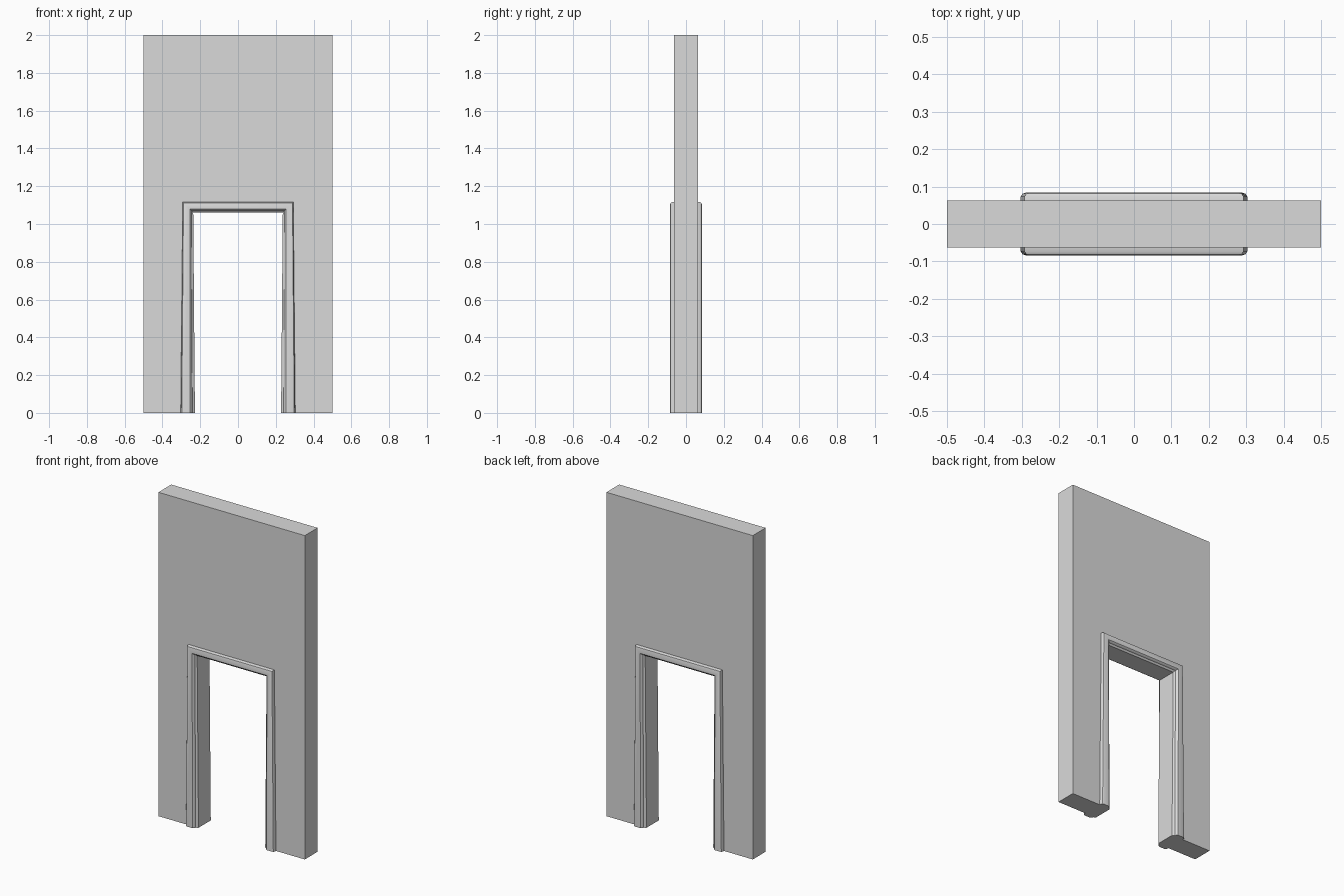
import bpy, bmesh, math

if "Cube" in bpy.data.objects:
    bpy.data.objects.remove(bpy.data.objects["Cube"])

grey = bpy.data.materials.new("plaster_grey")
grey.diffuse_color = (0.7, 0.7, 0.7, 1)
grey.use_nodes = True
grey.node_tree.nodes["Principled BSDF"].inputs["Base Color"].default_value = grey.diffuse_color


def finish(name, bm):
    bmesh.ops.recalc_face_normals(bm, faces=bm.faces)
    me = bpy.data.meshes.new(name)
    bm.to_mesh(me)
    bm.free()
    me.materials.append(grey)
    ob = bpy.data.objects.new(name, me)
    bpy.context.collection.objects.link(ob)
    return ob


# Wall panel with a doorway cut from the bottom edge
T = 0.0625
outline = [(-0.5, 0), (-0.245, 0), (-0.245, 1.075), (0.245, 1.075),
           (0.245, 0), (0.5, 0), (0.5, 2), (-0.5, 2)]
bm = bmesh.new()
face = bm.faces.new([bm.verts.new((x, -T, z)) for x, z in outline])
ext = bmesh.ops.extrude_face_region(bm, geom=[face], use_keep_orig=True)
bmesh.ops.translate(bm, vec=(0, 2 * T, 0),
                    verts=[g for g in ext["geom"] if isinstance(g, bmesh.types.BMVert)])
finish("wall", bm)

# Door frame: rounded moulding on both faces plus the jamb lining between them.
# Profile is (distance outward from the opening, depth), mirrored front to back.
half = [(0.0, 0.060), (0.004, 0.064), (0.013, 0.068), (0.017, 0.078), (0.024, 0.083),
        (0.058, 0.084), (0.067, 0.081), (0.072, 0.074), (0.073, 0.055)]
profile = half + [(d, -y) for d, y in reversed(half)]
# Path stations: inner edge (x, z), outward direction (x, z); legs taper upward
k = 0.056 / 0.073
path = [(-0.228, 0, -1.04, 0), (-0.237, 1.06, -k, k),
        (0.237, 1.06, k, k), (0.228, 0, 1.04, 0)]
bm = bmesh.new()
rings = [[bm.verts.new((x + d * dx, y, z + d * dz)) for d, y in profile]
         for x, z, dx, dz in path]
n = len(profile)
for a, b in zip(rings, rings[1:]):
    for i in range(n):
        j = (i + 1) % n
        bm.faces.new((a[i], a[j], b[j], b[i]))
bm.faces.new(rings[0])
bm.faces.new(rings[-1])
frame = finish("door_frame", bm)

bpy.ops.object.select_all(action='DESELECT')
frame.select_set(True)
bpy.context.view_layer.objects.active = frame
bpy.ops.object.shade_smooth_by_angle(angle=math.radians(35))
